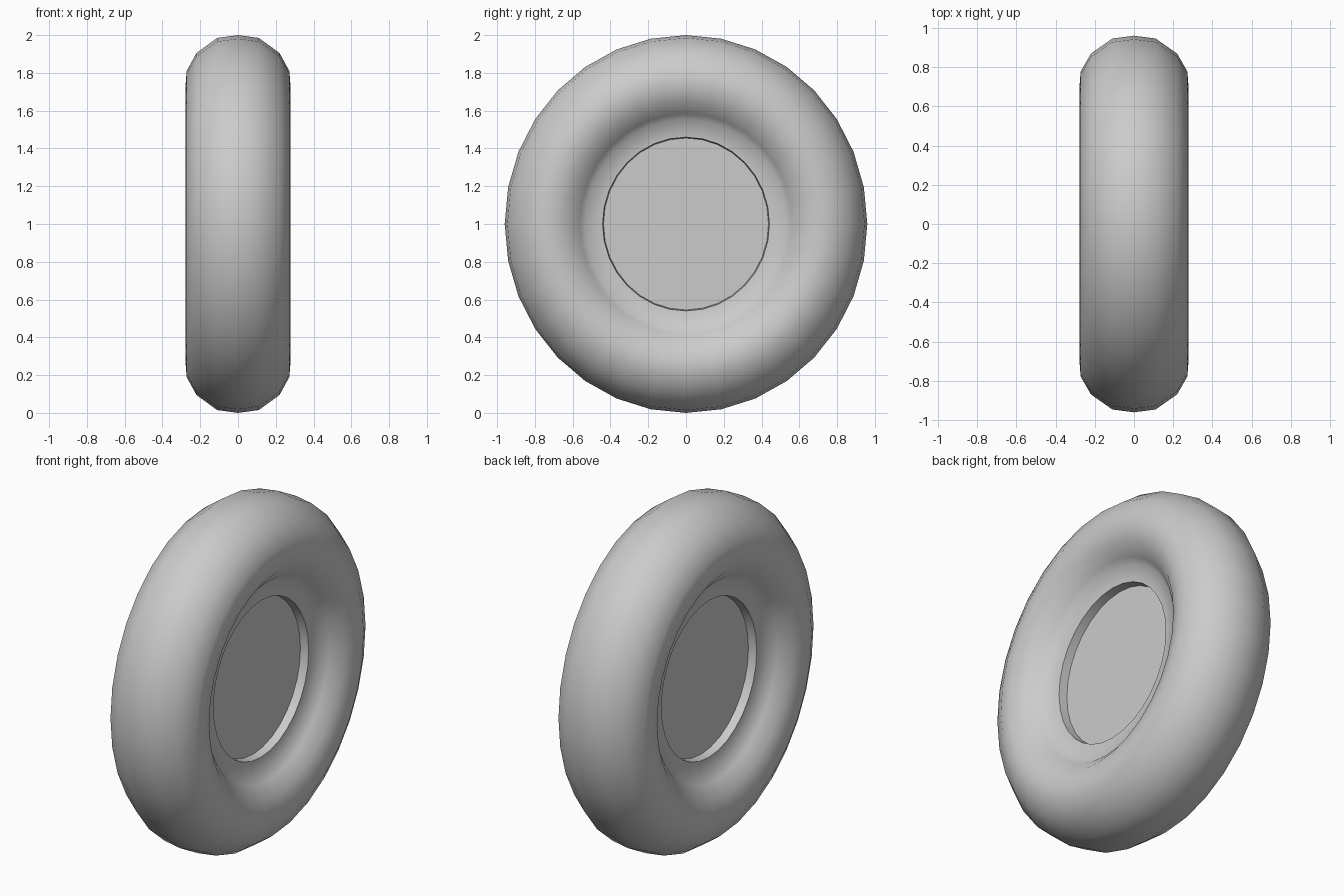
import bpy, bmesh
from math import sin, cos, tau, radians

if "Cube" in bpy.data.objects:
    bpy.data.objects.remove(bpy.data.objects["Cube"])

SEG = 32        # steps around the axle
SQUASH = 0.96   # the wheel is slightly narrower in y


def revolve(name, profile, cap=False, angle=40):
    """Spin an (x, radius) profile around the axle at z = 1."""
    bm = bmesh.new()
    rings = [[bm.verts.new((x, r * SQUASH * sin(tau * i / SEG), 1 + r * cos(tau * i / SEG)))
              for i in range(SEG)] for x, r in profile]
    for a, b in zip(rings, rings[1:]):
        for i in range(SEG):
            j = (i + 1) % SEG
            bm.faces.new((a[i], a[j], b[j], b[i]))
    if cap:
        bm.faces.new(rings[0])
        bm.faces.new(rings[-1])
    bmesh.ops.recalc_face_normals(bm, faces=bm.faces)
    mesh = bpy.data.meshes.new(name)
    bm.to_mesh(mesh)
    bm.free()
    obj = bpy.data.objects.new(name, mesh)
    bpy.context.collection.objects.link(obj)
    bpy.ops.object.select_all(action='DESELECT')
    obj.select_set(True)
    bpy.context.view_layer.objects.active = obj
    bpy.ops.object.shade_smooth_by_angle(angle=radians(angle))
    return obj


# Wheel: tread, bulging sidewall, recessed rim ring and flat hub disc
half = [(0.11, 0.985), (0.22, 0.905), (0.272, 0.81), (0.278, 0.73),
        (0.25, 0.65), (0.195, 0.585), (0.16, 0.555), (0.15, 0.46), (0.10, 0.455)]
profile = [(-x, r) for x, r in reversed(half)] + [(0, 1.0)] + half
revolve("tyre_with_hub", profile, cap=True, angle=50)
